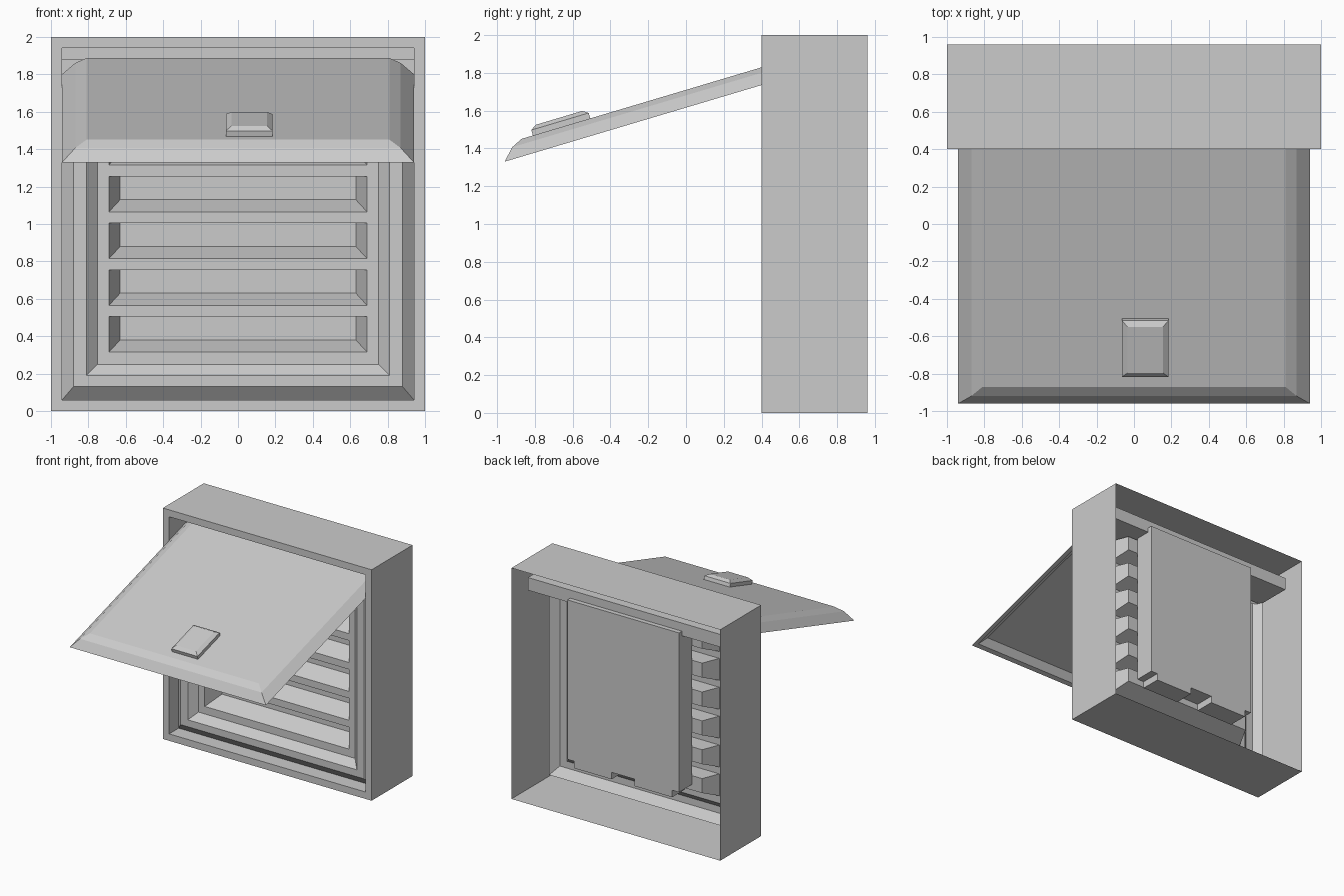
import bpy, bmesh, math
from mathutils import Matrix

cube = bpy.data.objects.get("Cube")
if cube:
    bpy.data.objects.remove(cube, do_unlink=True)

grey = bpy.data.materials.new("plain_grey")
grey.use_nodes = True
COLOUR = (0.6, 0.6, 0.6, 1)
grey.diffuse_color = COLOUR
grey.node_tree.nodes["Principled BSDF"].inputs["Base Color"].default_value = COLOUR

# Local axes are (across, along, out); upright parts have along = z and out = -y
UPRIGHT = Matrix.Rotation(math.radians(90), 4, 'X')
LID = Matrix.Translation((0, -0.96, 1.33)) @ Matrix.Rotation(math.radians(16.6), 4, 'X')


def finish(name, bm, matrix=None):
    if matrix:
        bm.transform(matrix)
    bmesh.ops.recalc_face_normals(bm, faces=bm.faces)
    mesh = bpy.data.meshes.new(name)
    bm.to_mesh(mesh)
    bm.free()
    mesh.materials.append(grey)
    obj = bpy.data.objects.new(name, mesh)
    bpy.context.scene.collection.objects.link(obj)
    return obj


def loft(bm, rings, cap_start=False, cap_end=False, open_top=False, cx=0):
    """Join rectangular rings given as (half width, low, high, out)."""
    loops = [[bm.verts.new(p) for p in ((cx - h, a, d), (cx + h, a, d),
                                        (cx + h, b, d), (cx - h, b, d))]
             for h, a, b, d in rings]
    for r, s in zip(loops, loops[1:]):
        for i in range(4):
            if not (open_top and i == 2):
                j = (i + 1) % 4
                bm.faces.new((r[i], r[j], s[j], s[i]))
    if cap_start:
        bm.faces.new(loops[0][::-1])
    if cap_end:
        bm.faces.new(loops[-1])


def rect(bm, x0, x1, z0, z1, out):
    bm.faces.new([bm.verts.new(p) for p in ((x0, z0, out), (x1, z0, out),
                                            (x1, z1, out), (x0, z1, out))])


# Outer housing: open-backed shell with a front rim
bm = bmesh.new()
loft(bm, [(1, 0, 2, -0.96), (1, 0, 2, -0.4), (0.94, 0.06, 1.94, -0.4)])
finish("housing_shell", bm, UPRIGHT)

# Inner lip and raised ridge around three sides of the panel
TOP = 1.77
bm = bmesh.new()
loft(bm, [(0.94, 0.06, TOP, -0.4), (0.94, 0.06, TOP, -0.53), (0.88, 0.13, TOP, -0.47),
          (0.81, 0.19, TOP, -0.47), (0.75, 0.25, TOP, -0.53)], open_top=True)
finish("panel_ridge", bm, UPRIGHT)

# Louvre panel: strips between six sloped pockets
bm = bmesh.new()
SLOT_X, PITCH, HEIGHT, FRONT = 0.69, 0.25, 0.19, -0.53
for s in (-1, 1):
    rect(bm, s * SLOT_X, s * 0.75, 0.25, TOP, FRONT)
z = 0.25
for i in range(6):
    low = 0.315 + i * PITCH
    rect(bm, -SLOT_X, SLOT_X, z, low, FRONT)
    z = low + HEIGHT
    loft(bm, [(SLOT_X, low, z, FRONT), (SLOT_X - 0.06, low + 0.065, z, -0.68)], cap_end=True)
rect(bm, -SLOT_X, SLOT_X, z, TOP, FRONT)
finish("louvre_panel", bm, UPRIGHT)

# Hinge recess above the panel, a bent sheet with closed ends
bm = bmesh.new()
profile = [(0.4, 1.94), (0.68, 1.94), (0.68, 1.88), (0.82, 1.88), (0.82, TOP), (0.5, TOP)]
ends = [[bm.verts.new((x, y, z)) for y, z in profile] for x in (-0.94, 0.94)]
for i in range(len(profile) - 1):
    bm.faces.new((ends[0][i], ends[0][i + 1], ends[1][i + 1], ends[1][i]))
for end in ends:
    bm.faces.new(end + [bm.verts.new((end[0].co.x, 0.4, TOP))])
finish("hinge_recess", bm)

# Rear block with notches along its lower edge
bm = bmesh.new()
half = [(0.11, 0.43), (0.11, 0.37), (0.47, 0.37), (0.47, 0.43), (0.535, 0.43), (0.535, 1.81)]
outline = half + [(-x, z) for x, z in reversed(half)]
face = bm.faces.new([bm.verts.new((x, 0.685, z)) for x, z in outline])
grown = bmesh.ops.extrude_face_region(bm, geom=[face], use_keep_orig=True)
bmesh.ops.translate(bm, vec=(0, 0.175, 0),
                    verts=[g for g in grown["geom"] if isinstance(g, bmesh.types.BMVert)])
finish("rear_block", bm)

# Raised lid: hollow underside, chamfered front and sides
bm = bmesh.new()
loft(bm, [(0.84, 0.1, 1.6, 0.045), (0.9, 0.04, 1.62, 0), (0.94, 0, 1.65, 0),
          (0.87, 0.06, 1.65, 0.062), (0.81, 0.12, 1.65, 0.09)], cap_start=True, cap_end=True)
finish("lid", bm, LID)

# Bevelled handle on the lid
bm = bmesh.new()
loft(bm, [(0.125, 0.183, 0.5, 0.08), (0.125, 0.183, 0.5, 0.12), (0.095, 0.213, 0.47, 0.14)],
     cap_start=True, cap_end=True, cx=0.06)
finish("lid_handle", bm, LID)
